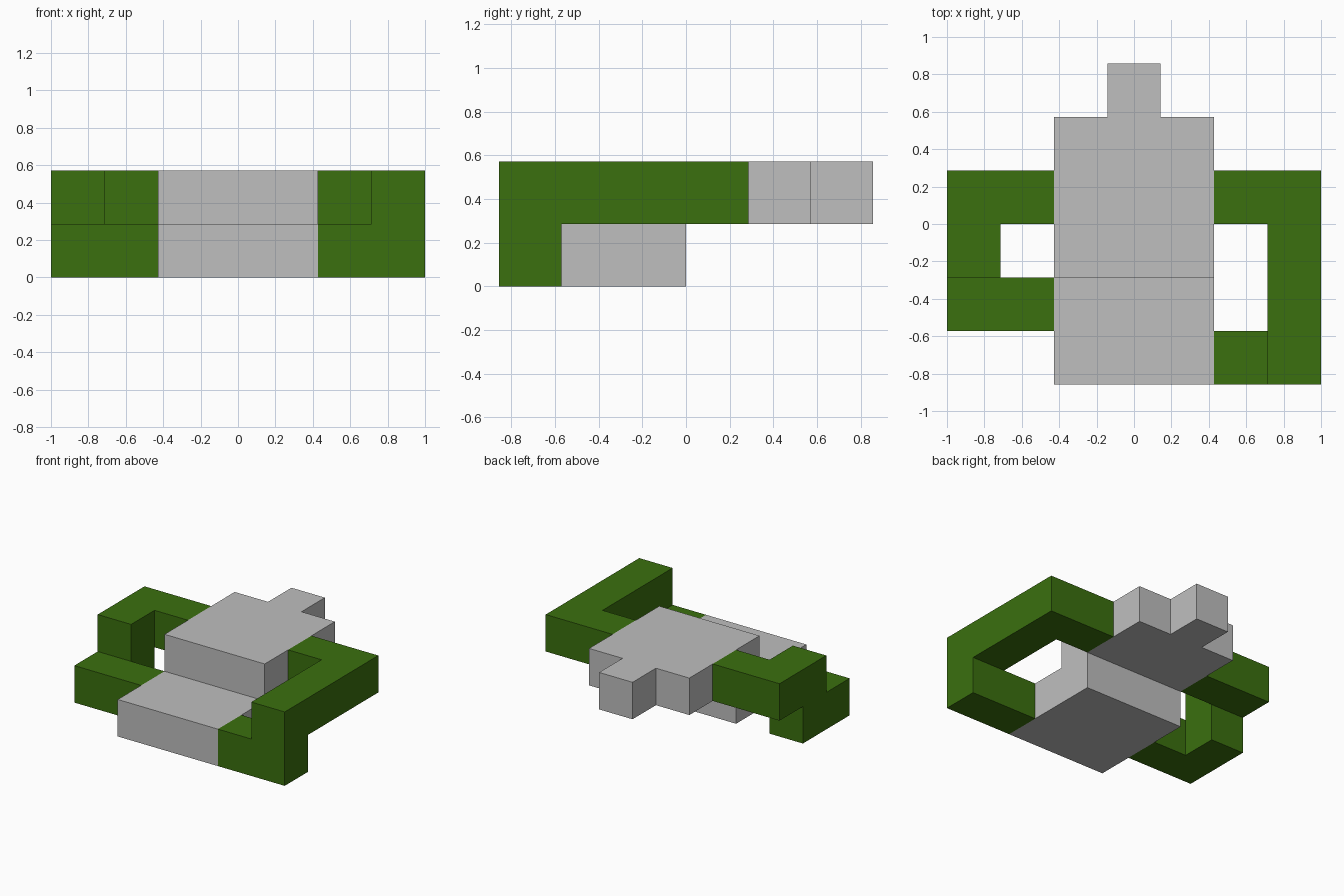
import bpy, bmesh
from itertools import product
from mathutils import Vector

cube = bpy.data.objects.get("Cube")
if cube:
    bpy.data.objects.remove(cube, do_unlink=True)

U = 2 / 7                          # edge of one block
ORIGIN = Vector((-3.5, -3, 0))     # corner of the 7 x 6 x 2 block grid


def material(name, rgb):
    m = bpy.data.materials.new(name)
    m.use_nodes = True
    m.diffuse_color = (*rgb, 1)
    m.node_tree.nodes["Principled BSDF"].inputs["Base Color"].default_value = (*rgb, 1)
    return m


grey = material("light_grey", (0.52, 0.52, 0.52))
green = material("leaf_green", (0.043, 0.162, 0.0045))


def block_part(name, boxes, mat):
    """Join boxes of grid cells (x0, x1, y0, y1, z0, z1) into one clean solid."""
    cells = {c for x0, x1, y0, y1, z0, z1 in boxes
             for c in product(range(x0, x1), range(y0, y1), range(z0, z1))}
    bm = bmesh.new()
    for cell, axis, side in product(sorted(cells), range(3), (0, 1)):
        neighbour = list(cell)
        neighbour[axis] += 2 * side - 1
        if tuple(neighbour) in cells:
            continue
        # outer face of this cell
        a, b = (axis + 1) % 3, (axis + 2) % 3
        verts = []
        for da, db in ((0, 0), (1, 0), (1, 1), (0, 1)):
            p = Vector(cell) + ORIGIN
            p[axis] += side
            p[a] += da
            p[b] += db
            verts.append(bm.verts.new(p * U))
        bm.faces.new(verts if side else verts[::-1])
    bmesh.ops.remove_doubles(bm, verts=bm.verts, dist=1e-4)
    bmesh.ops.dissolve_limit(bm, angle_limit=0.01, verts=bm.verts, edges=bm.edges)
    me = bpy.data.meshes.new(name)
    bm.to_mesh(me)
    bm.free()
    me.materials.append(mat)
    ob = bpy.data.objects.new(name, me)
    bpy.context.collection.objects.link(ob)


# Stepped body: low front slab, raised rear slab, tail block
block_part("body", [(2, 5, 0, 3, 0, 1), (2, 5, 2, 5, 1, 2), (3, 4, 5, 6, 1, 2)], grey)

# Left arm: shoulder, long forearm, drop at the corner, low return to the body
block_part("left_arm", [(5, 7, 3, 4, 1, 2), (6, 7, 0, 4, 1, 2), (5, 7, 0, 1, 0, 1)], green)

# Right arm: shoulder, short forearm and its leg, low return to the body
block_part("right_arm", [(0, 2, 3, 4, 1, 2), (0, 1, 2, 3, 0, 2), (0, 2, 1, 2, 0, 1)], green)
